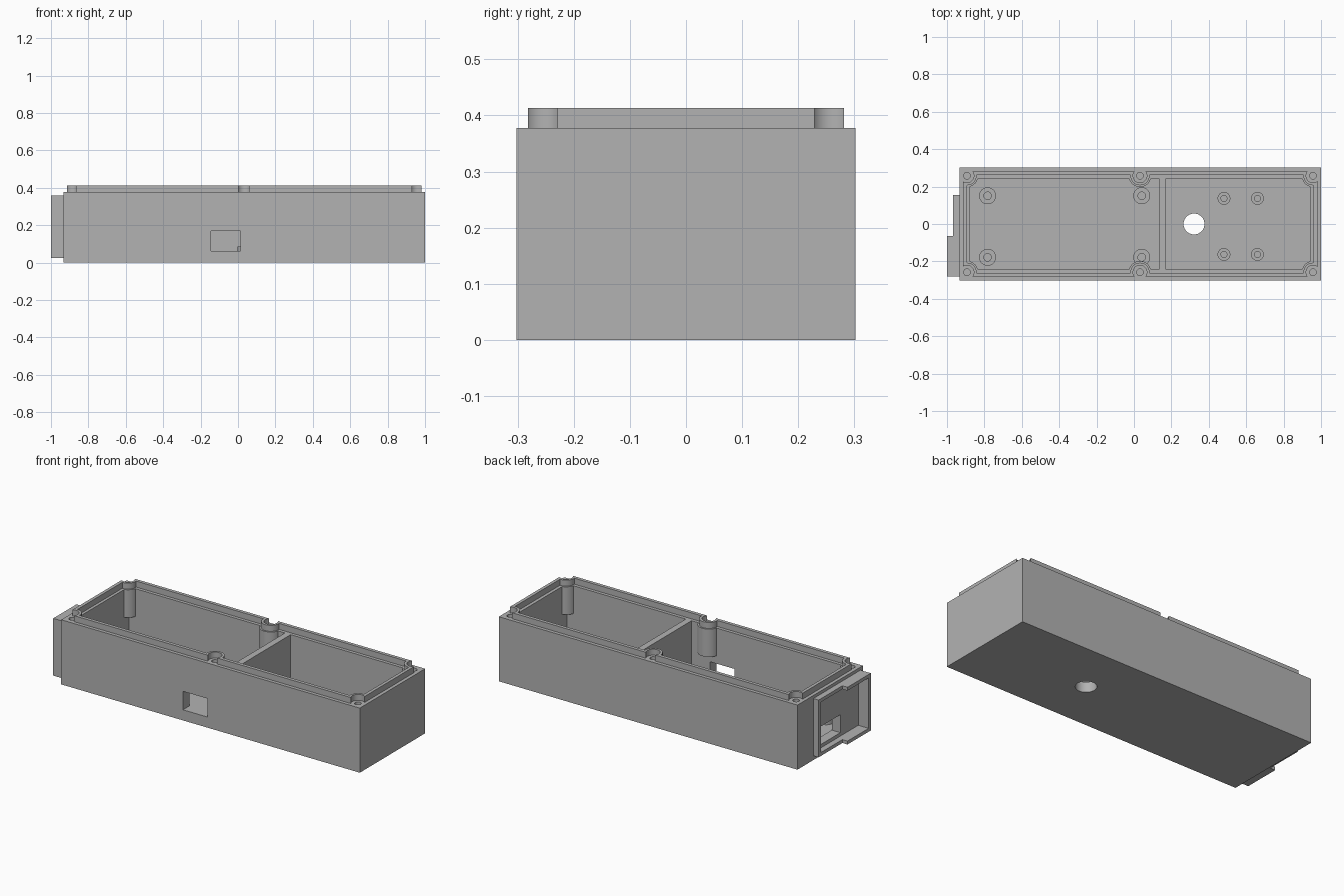
import bpy, bmesh, math

cube = bpy.data.objects.get("Cube")
if cube:
    bpy.data.objects.remove(cube, do_unlink=True)

grey = bpy.data.materials.new("plain grey")
grey.use_nodes = True
grey.diffuse_color = (0.45, 0.45, 0.45, 1)
grey.node_tree.nodes["Principled BSDF"].inputs["Base Color"].default_value = (0.45, 0.45, 0.45, 1)

FLOOR, TOP, LIP_TOP = 0.06, 0.378, 0.413
SCREWS = [(x, y) for x in (-0.893, 0.032, 0.957) for y in (-0.258, 0.258)]


def prism(name, points, z0, z1):
    """Upright solid with the given plan outline."""
    bm = bmesh.new()
    face = bm.faces.new([bm.verts.new((x, y, z0)) for x, y in points])
    top = bmesh.ops.extrude_face_region(bm, geom=[face])["geom"]
    bmesh.ops.translate(bm, vec=(0, 0, z1 - z0),
                        verts=[g for g in top if isinstance(g, bmesh.types.BMVert)])
    bmesh.ops.recalc_face_normals(bm, faces=bm.faces)
    mesh = bpy.data.meshes.new(name)
    bm.to_mesh(mesh)
    bm.free()
    mesh.materials.append(grey)
    obj = bpy.data.objects.new(name, mesh)
    bpy.context.collection.objects.link(obj)
    return obj


def box(name, x0, x1, y0, y1, z0, z1):
    return prism(name, [(x0, y0), (x1, y0), (x1, y1), (x0, y1)], z0, z1)


def rod(name, x, y, r, z0, z1, n=40):
    turns = [2 * math.pi * i / n for i in range(n)]
    return prism(name, [(x + r * math.cos(a), y + r * math.sin(a)) for a in turns], z0, z1)


def cut(obj, cutters):
    """Subtract each cutter, then discard it."""
    bpy.context.view_layer.objects.active = obj
    for cutter in cutters:
        cutter.hide_render = True
        mod = obj.modifiers.new("cut", "BOOLEAN")
        mod.operation, mod.solver, mod.object = "DIFFERENCE", "EXACT", cutter
        bpy.ops.object.modifier_apply(modifier=mod.name)
        bpy.data.objects.remove(cutter, do_unlink=True)
    return obj


def screw_rods(r, z0, z1):
    return [rod("screw_cutter", x, y, r, z0, z1) for x, y in SCREWS]


# Main case, with compartments that leave screw bosses hanging under the rim
case = box("case_body", -0.933, 1, -0.302, 0.302, 0, TOP)
for x0, x1 in ((-0.877, 0.134), (0.171, 0.942)):
    cavity = box("cavity_cutter", x0, x1, -0.243, 0.243, FLOOR, 0.45)
    cut(cavity, screw_rods(0.06, 0.215, 0.5))
    cut(case, [cavity])

# Screw holes, floor hole, front slot and end window
cut(case, screw_rods(0.018, 0.24, 0.5))
cut(case, [
    rod("floor_hole_cutter", 0.321, 0, 0.056, -0.1, 0.2),
    box("front_slot_cutter", -0.145, 0.014, -0.4, -0.2, 0.062, 0.17),
    box("end_window_cutter", -1.1, -0.8, -0.095, 0.11, 0.065, 0.17),
])

# Raised sealing lip that curves around the screws
lip = box("sealing_lip", -0.913, 0.98, -0.282, 0.282, TOP - 0.004, LIP_TOP)
cut(lip, screw_rods(0.037, 0.3, 0.5))
inner = box("lip_cutter", -0.894, 0.961, -0.262, 0.262, 0.3, 0.5)
cut(inner, screw_rods(0.051, 0.2, 0.6))
cut(lip, [inner])

# Stepped socket frame on the end wall
frame = prism("socket_frame", [(-0.92, 0.155), (-0.967, 0.155), (-0.967, -0.065),
                               (-1, -0.065), (-1, -0.28), (-0.92, -0.28)], 0.025, 0.36)
cut(frame, [box("frame_cutter", -1.1, -0.9, -0.26, 0.135, 0.045, 0.34)])

# Board standoffs on the floor
parts = [case, lip, frame]
for label, xs, ys, r, hole in (("large", (-0.783, 0.041), (-0.178, 0.151), 0.045, 0.02),
                               ("small", (0.481, 0.66), (-0.163, 0.137), 0.034, 0.016)):
    for x in xs:
        for y in ys:
            post = rod(label + "_standoff", x, y, r, FLOOR - 0.005, 0.086)
            cut(post, [rod("post_cutter", x, y, hole, 0, 0.2)])
            parts.append(post)

# Smooth the round walls and keep the edges crisp
for obj in bpy.context.view_layer.objects:
    obj.select_set(obj in parts)
bpy.context.view_layer.objects.active = case
bpy.ops.object.shade_smooth_by_angle(angle=math.radians(30))
